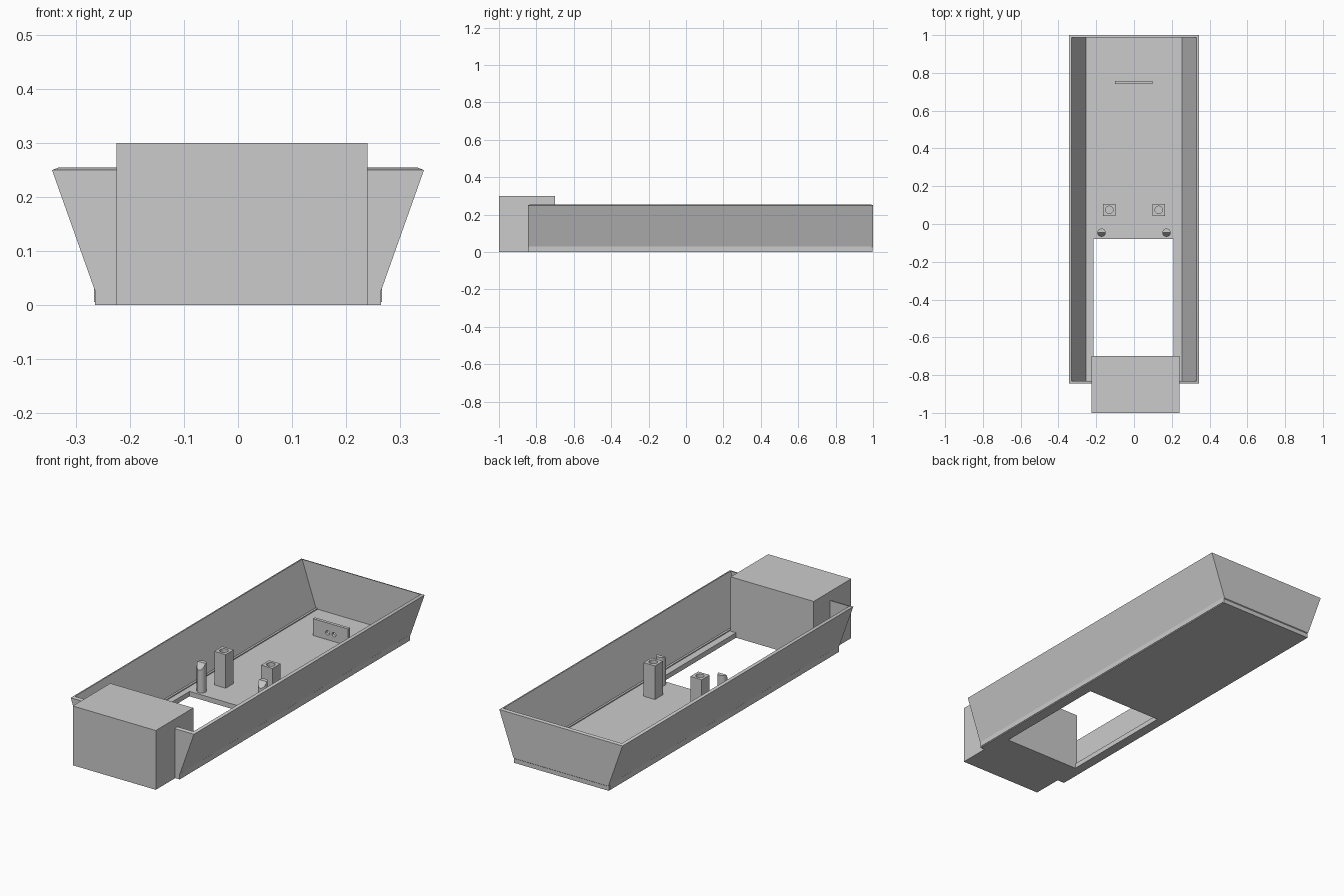
import bpy, bmesh, math
from mathutils import Matrix

if "Cube" in bpy.data.objects:
    bpy.data.objects.remove(bpy.data.objects["Cube"])

grey = bpy.data.materials.new("plain grey")
grey.diffuse_color = (0.6, 0.6, 0.6, 1)
grey.use_nodes = True
grey.node_tree.nodes["Principled BSDF"].inputs["Base Color"].default_value = grey.diffuse_color


def finish(name, bm):
    bmesh.ops.recalc_face_normals(bm, faces=bm.faces)
    me = bpy.data.meshes.new(name)
    bm.to_mesh(me)
    bm.free()
    me.materials.append(grey)
    ob = bpy.data.objects.new(name, me)
    bpy.context.collection.objects.link(ob)
    return ob


def box(name, x0, x1, y0, y1, z0, z1):
    bm = bmesh.new()
    m = Matrix.Translation(((x0 + x1) / 2, (y0 + y1) / 2, (z0 + z1) / 2))
    m = m @ Matrix.Diagonal((x1 - x0, y1 - y0, z1 - z0, 1))
    bmesh.ops.create_cube(bm, size=1, matrix=m)
    return finish(name, bm)


def cylinder(name, loc, r, h, sides=24, axis='Z'):
    bm = bmesh.new()
    m = Matrix.Translation(loc)
    if axis == 'Y':
        m = m @ Matrix.Rotation(math.pi / 2, 4, 'X')
    bmesh.ops.create_cone(bm, cap_ends=True, segments=sides, radius1=r, radius2=r, depth=h, matrix=m)
    return finish(name, bm)


def cut(ob, cutter):
    cutter.hide_render = True
    cutter.hide_viewport = False
    mod = ob.modifiers.new("cut", 'BOOLEAN')
    mod.operation = 'DIFFERENCE'
    mod.solver = 'EXACT'
    mod.object = cutter
    bpy.context.view_layer.objects.active = ob
    bpy.ops.object.modifier_apply(modifier=mod.name)
    bpy.data.objects.remove(cutter)


# Flared wall: four rectangular loops joined into a closed ring
bm = bmesh.new()
loops = []
for hx, y0, y1, z in [(0.265, -0.845, 1.0, 0.025), (0.345, -0.845, 1.0, 0.25),
                      (0.332, -0.83, 0.987, 0.255), (0.25, -0.83, 0.987, 0.015)]:
    loops.append([bm.verts.new(p) for p in
                  ((-hx, y0, z), (hx, y0, z), (hx, y1, z), (-hx, y1, z))])
for i in range(4):
    a, b = loops[i], loops[(i + 1) % 4]
    for k in range(4):
        n = (k + 1) % 4
        bm.faces.new((a[k], a[n], b[n], b[k]))
finish("flared_wall", bm)

# Floor with the large opening
floor = box("floor", -0.265, 0.265, -0.845, 0.996, 0, 0.025)
cut(floor, box("opening_cutter", -0.215, 0.21, -0.75, -0.08, -0.1, 0.1))

# Block at the front end
box("front_block", -0.225, 0.24, -1.0, -0.70, 0, 0.30)

for side, s in (("left", -1), ("right", 1)):
    # Ledge along the foot of each long wall
    xa, xb = sorted((s * 0.245, s * 0.267))
    box(side + "_ledge", xa, xb, -0.84, 0.99, 0.005, 0.03)

    # Hollow square post
    x, y = s * 0.131, 0.075
    post = box(side + "_post", x - 0.032, x + 0.032, y - 0.032, y + 0.032, 0.02, 0.195)
    cut(post, cylinder("post_hole_cutter", (x, y, 0.17), 0.02, 0.15, 16))

    # Round peg with a bevelled front half
    bm = bmesh.new()
    x, y = s * 0.172, -0.046
    bmesh.ops.create_cone(bm, cap_ends=True, segments=24, radius1=0.022, radius2=0.022,
                          depth=0.15, matrix=Matrix.Translation((x, y, 0.095)))
    cutgeo = bmesh.ops.bisect_plane(bm, geom=bm.verts[:] + bm.edges[:] + bm.faces[:],
                                    plane_co=(x, y, 0.17), plane_no=(0, -1.4, 1),
                                    clear_outer=True)
    rim = [e for e in cutgeo["geom_cut"] if isinstance(e, bmesh.types.BMEdge)]
    bmesh.ops.holes_fill(bm, edges=[e for e in bm.edges if e.is_boundary])
    finish(side + "_peg", bm)

# Upright plate with two round holes
plate = box("upright_plate", -0.10, 0.097, 0.742, 0.758, 0.02, 0.11)
for x in (-0.018, 0.018):
    cut(plate, cylinder("plate_hole_cutter", (x, 0.75, 0.06), 0.011, 0.1, 16, 'Y'))

# Smooth the round surfaces only
for ob in bpy.context.collection.objects:
    ob.select_set(True)
bpy.context.view_layer.objects.active = floor
bpy.ops.object.shade_smooth_by_angle(angle=math.radians(30))
